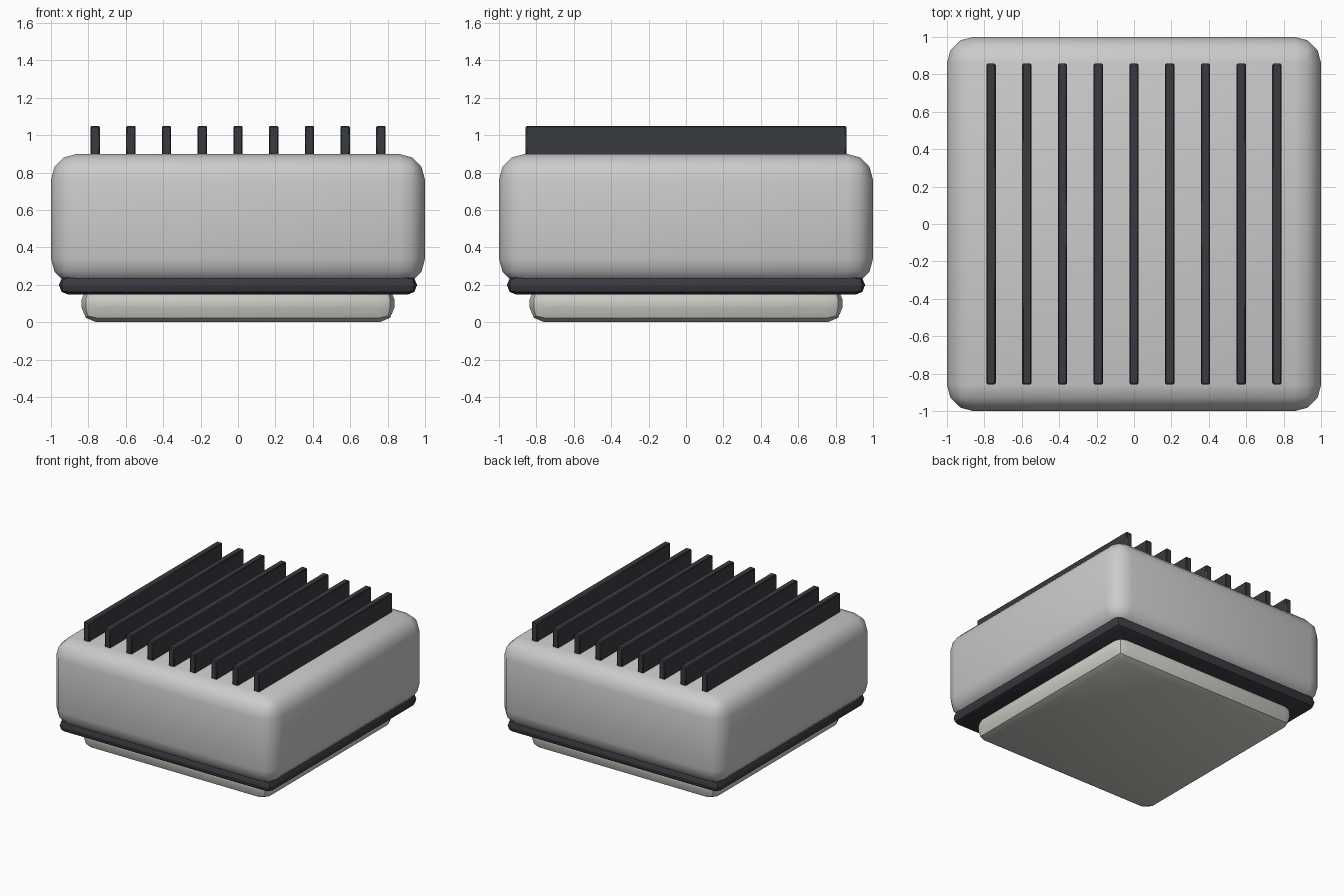
import bpy
import math

if "Cube" in bpy.data.objects:
    bpy.data.objects.remove(bpy.data.objects["Cube"])


def material(name, colour):
    mat = bpy.data.materials.new(name)
    mat.diffuse_color = colour
    mat.use_nodes = True
    mat.node_tree.nodes["Principled BSDF"].inputs["Base Color"].default_value = mat.diffuse_color
    return mat


def rounded_box(name, x, half_x, half_y, z0, z1, radius, segments, mat=None):
    bpy.ops.mesh.primitive_cube_add(size=2, location=(x, 0, (z0 + z1) / 2))
    obj = bpy.context.object
    obj.name = name
    obj.scale = (half_x, half_y, (z1 - z0) / 2)
    bpy.ops.object.transform_apply(location=False, rotation=False, scale=True)
    bevel = obj.modifiers.new("Rounding", 'BEVEL')
    bevel.width = radius
    bevel.segments = segments
    bpy.ops.object.modifier_apply(modifier=bevel.name)
    bpy.ops.object.shade_smooth_by_angle(angle=math.radians(40))
    if mat:
        obj.data.materials.append(mat)
    return obj


dark = material("dark_metal", (0.04, 0.043, 0.05, 1))
pale = material("pale_base", (0.62, 0.62, 0.58, 1))

# Foot, seal band and main housing, stacked from the ground up
rounded_box("base_foot", 0, 0.837, 0.837, 0.0, 0.2, 0.08, 2, pale)
rounded_box("seal_band", 0, 0.957, 0.957, 0.147, 0.25, 0.05, 2, dark)
rounded_box("housing", 0, 1.0, 1.0, 0.2, 0.9, 0.14, 3)

# Row of cooling fins on top
for i in range(9):
    rounded_box(f"cooling_fin_{i + 1}", (i - 4) * 0.191, 0.025, 0.857,
                0.87, 1.05, 0.006, 1, dark)
